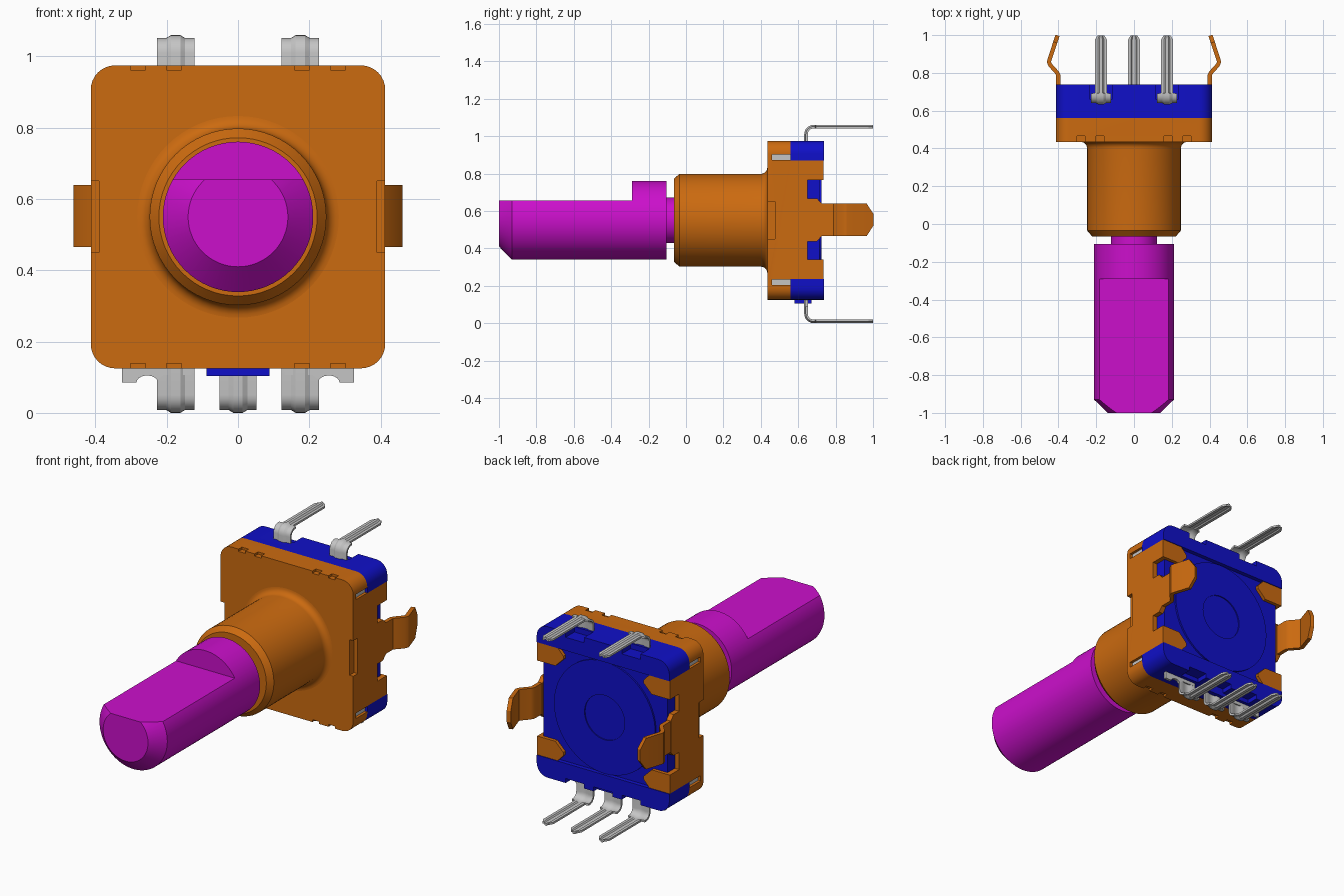
import bpy, bmesh, math
from mathutils import Vector

cube = bpy.data.objects.get("Cube")
if cube:
    bpy.data.objects.remove(cube)

CZ = 0.55        # height of the shaft axis
MID = 0.5525     # mid height of the square housing


def material(name, rgb):
    m = bpy.data.materials.new(name)
    m.use_nodes = True
    m.diffuse_color = (*rgb, 1)
    m.node_tree.nodes["Principled BSDF"].inputs["Base Color"].default_value = (*rgb, 1)
    return m


ORANGE = material("orange metal", (0.60, 0.145, 0.005))
BLUE = material("blue plastic", (0.005, 0.005, 0.58))
MAGENTA = material("magenta shaft", (0.60, 0.005, 0.60))
SILVER = material("silver metal", (0.56, 0.56, 0.56))


def make(name, verts, faces, mat, smooth=False):
    me = bpy.data.meshes.new(name)
    me.from_pydata(verts, [], faces)
    bm = bmesh.new()
    bm.from_mesh(me)
    bmesh.ops.recalc_face_normals(bm, faces=bm.faces)
    bm.to_mesh(me)
    bm.free()
    me.materials.append(mat)
    ob = bpy.data.objects.new(name, me)
    bpy.context.collection.objects.link(ob)
    if smooth:
        shade(ob)
    return ob


def activate(ob):
    bpy.ops.object.select_all(action='DESELECT')
    ob.select_set(True)
    bpy.context.view_layer.objects.active = ob


def shade(ob):
    activate(ob)
    bpy.ops.object.shade_smooth_by_angle(angle=math.radians(30))


def prism(name, pts, axis, lo, hi, mat, smooth=False):
    """Extrude a 2D outline along one axis; pts hold the other two coordinates."""
    n = len(pts)
    verts = []
    for d in (lo, hi):
        for a, b in pts:
            verts.append({'x': (d, a, b), 'y': (a, d, b), 'z': (a, b, d)}[axis])
    faces = [range(n), range(n, 2 * n)]
    faces += [(i, (i + 1) % n, n + (i + 1) % n, n + i) for i in range(n)]
    return make(name, verts, [tuple(f) for f in faces], mat, smooth)


def box(name, x, y, z, mat):
    return prism(name, [(x[0], z[0]), (x[1], z[0]), (x[1], z[1]), (x[0], z[1])], 'y', *y, mat)


def lathe(name, profile, mat, n=64):
    """Turn a closed (y, radius) profile about the shaft axis."""
    verts, k = [], len(profile)
    for i in range(n):
        t = 2 * math.pi * i / n
        verts += [(r * math.cos(t), y, CZ + r * math.sin(t)) for y, r in profile]
    faces = [(i * k + j, i * k + (j + 1) % k, (i + 1) % n * k + (j + 1) % k, (i + 1) % n * k + j)
             for i in range(n) for j in range(k)]
    ob = make(name, verts, faces, mat)
    bm = bmesh.new()
    bm.from_mesh(ob.data)
    bmesh.ops.remove_doubles(bm, verts=bm.verts, dist=1e-5)
    bmesh.ops.dissolve_degenerate(bm, edges=bm.edges, dist=1e-6)
    bmesh.ops.recalc_face_normals(bm, faces=bm.faces)
    bm.to_mesh(ob.data)
    bm.free()
    shade(ob)
    return ob


def cut(ob, cutters):
    for c in cutters:
        mod = ob.modifiers.new("cut", 'BOOLEAN')
        mod.operation, mod.solver, mod.object = 'DIFFERENCE', 'EXACT', c
        activate(ob)
        bpy.ops.object.modifier_apply(modifier=mod.name)
        bpy.data.objects.remove(c)


def sweep(name, stations, section, place, mat):
    """Sweep a (width factor, offset) section along (p, q, half width) stations."""
    verts, n, k = [], len(stations), len(section)
    for i, (p, q, w) in enumerate(stations):
        a, b = stations[max(i - 1, 0)], stations[min(i + 1, n - 1)]
        d = Vector((b[0] - a[0], b[1] - a[1])).normalized()
        verts += [place(p - d.y * o, q + d.x * o, s * w) for s, o in section]
    faces = [tuple(range(k)), tuple(range((n - 1) * k, n * k))]
    faces += [(i * k + j, i * k + (j + 1) % k, (i + 1) * k + (j + 1) % k, (i + 1) * k + j)
              for i in range(n - 1) for j in range(k)]
    return make(name, verts, faces, mat, True)


def rounded(hx, z0, z1, r, steps=8):
    pts = []
    for cx, cz, a0 in ((hx - r, z1 - r, 0), (r - hx, z1 - r, 90), (r - hx, z0 + r, 180), (hx - r, z0 + r, 270)):
        for i in range(steps + 1):
            t = math.radians(a0 + 90 * i / steps)
            pts.append((cx + r * math.cos(t), cz + r * math.sin(t)))
    return pts


# Shaft with a flat, a chamfered tip and a thinner neck
shaft = lathe("shaft", [(-1, 0), (-1, 0.14), (-0.93, 0.211), (-0.105, 0.211), (-0.105, 0.122),
                        (0.1, 0.122), (0.1, 0)], MAGENTA)
cut(shaft, [box("flat_cutter", (-0.4, 0.4), (-1.2, -0.29), (0.655, 1), MAGENTA)])
shade(shaft)

# Threaded-neck bushing with a chamfered mouth and a flared foot
flare = [(0.435 - 0.035 * math.cos(t), 0.285 - 0.035 * math.sin(t))
         for t in (math.radians(90 - 15 * i) for i in range(7))]
flare = [(0.40 + 0.035 * math.sin(math.radians(a)), 0.248 + 0.035 * (1 - math.cos(math.radians(a))))
         for a in range(0, 91, 15)]
lathe("bushing", [(-0.065, 0.124), (-0.065, 0.222), (-0.035, 0.248)] + flare
      + [(0.45, 0.283), (0.45, 0.124)], ORANGE)

# Front metal cover with small edge notches and side recesses
outline = rounded(0.413, 0.125, 0.975, 0.068)
cover = prism("front_cover", outline, 'y', 0.435, 0.56, ORANGE)
notches = []
for s in (-1, 1):
    for x in (0.18, 0.28):
        for z in (0.125, 0.975):
            notches.append(box("notch", (s * x - 0.021, s * x + 0.021), (0.42, 0.465),
                               (z - 0.013, z + 0.013), ORANGE))
    xs = sorted((s * 0.39, s * 0.45))
    notches.append(box("recess", xs, (0.42, 0.475), (0.45, 0.65), ORANGE))
    for z in (0.872, 0.203):
        notches.append(box("slot", xs, (0.46, 0.6), (z, z + 0.03), ORANGE))
cut(cover, notches)
shade(cover)

# Blue rear housing, stepped for the side plates, the claws and the pins
housing = prism("rear_housing", outline, 'y', 0.56, 0.738, BLUE)
cutters = [box("back_step", (-0.5, 0.5), (0.715, 0.8), (0.235, 0.87), BLUE)]
for s in (-1, 1):
    cutters.append(box("side_step", sorted((s * 0.386, s * 0.5)), (0.5, 0.8), (0.235, 0.87), BLUE))
    cutters.append(box("top_notch", (s * 0.175 - 0.058, s * 0.175 + 0.058), (0.66, 0.8), (0.945, 1), BLUE))
for x in (-0.175, 0, 0.175):
    cutters.append(box("low_notch", (x - 0.058, x + 0.058), (0.67, 0.8), (0.1, 0.15), BLUE))
cut(housing, cutters)
shade(housing)
lathe("rear_disc", [(0.70, 0), (0.70, 0.315), (0.724, 0.315), (0.724, 0.125), (0.718, 0.125),
                    (0.718, 0)], BLUE)
box("lower_stub", (-0.088, 0.088), (0.58, 0.67), (0.104, 0.2), BLUE)

for s, side in ((1, "left"), (-1, "right")):
    # Side plate with two windows
    half = [(0.45, 0.3175), (0.712, 0.3175), (0.725, 0.30), (0.725, 0.2125), (0.65, 0.2125),
            (0.65, 0.115), (0.70, 0.115), (0.725, 0.088)]
    pts = [(y, MID + z) for y, z in half] + [(y, MID - z) for y, z in reversed(half)]
    plate = prism(side + "_side_plate", pts, 'x', *sorted((s * 0.386, s * 0.413)), ORANGE)
    cut(plate, [box("recess", sorted((s * 0.39, s * 0.45)), (0.42, 0.475), (0.45, 0.65), ORANGE)])

    # Bent spring tab with a pointed end
    sweep(side + "_spring_tab",
          [(0.401, 0.70, 0.0875), (0.401, 0.79, 0.0875), (0.409, 0.803, 0.0875), (0.444, 0.842, 0.0875),
           (0.450, 0.858, 0.0875), (0.446, 0.873, 0.0875), (0.417, 0.962, 0.0875), (0.405, 0.998, 0.032)],
          [(-1, -0.011), (1, -0.011), (1, 0.011), (-1, 0.011)],
          lambda p, q, w, s=s: (s * p, q, MID + w), ORANGE)

    # Claws folded over the back of the housing
    for up, level in ((1, "upper"), (-1, "lower")):
        claw = [(0.413, 0.3175), (0.285, 0.3175), (0.25, 0.28), (0.25, 0.262), (0.30, 0.2125), (0.413, 0.2125)]
        prism(f"{side}_{level}_claw", [(s * x, MID + up * z) for x, z in claw], 'y', 0.712, 0.734, ORANGE)

    # Inner metal plate seen in the cover slot
    for z in (0.872, 0.203):
        box(side + "_inner_plate", sorted((s * 0.38, s * 0.398)), (0.46, 0.56), (z, z + 0.03), SILVER)

    # Lower metal lug with a round notch
    arc = [(0.255 - 0.03 * math.cos(math.radians(a)), 0.085 + 0.02 * math.sin(math.radians(a)))
           for a in range(0, 181, 20)]
    lug = [(0.13, 0.15), (0.13, 0.106), (0.21, 0.106)] + arc[1:] + [(0.325, 0.085), (0.325, 0.15)]
    prism(side + "_lower_lug", [(s * x, z) for x, z in lug], 'y', 0.637, 0.652, SILVER)

# Ribbed contact pins, bent backwards
bend = [(0.683 - 0.038 * math.cos(math.radians(a)), 1.01 + 0.037 * math.sin(math.radians(a)), 0.0525)
        for a in range(0, 91, 15)]
pin_path = [(0.645, 0.90, 0.0525)] + bend + [(0.690, 1.047, 0.0525), (0.694, 1.047, 0.032),
                                             (0.975, 1.047, 0.032), (0.999, 1.047, 0.018)]
rib = [(-1, -0.006), (-0.5, -0.006), (-0.3, 0), (0.3, 0), (0.5, -0.006), (1, -0.006),
       (1, 0.005), (0.5, 0.005), (0.25, 0.013), (-0.25, 0.013), (-0.5, 0.005), (-1, 0.005)]
for x in (-0.175, 0.175):
    sweep("upper_pin", pin_path, rib, lambda p, q, w, x=x: (x + w, p, q), SILVER)
for x in (-0.175, 0, 0.175):
    sweep("lower_pin", pin_path, rib, lambda p, q, w, x=x: (x + w, p, 1.06 - q), SILVER)
